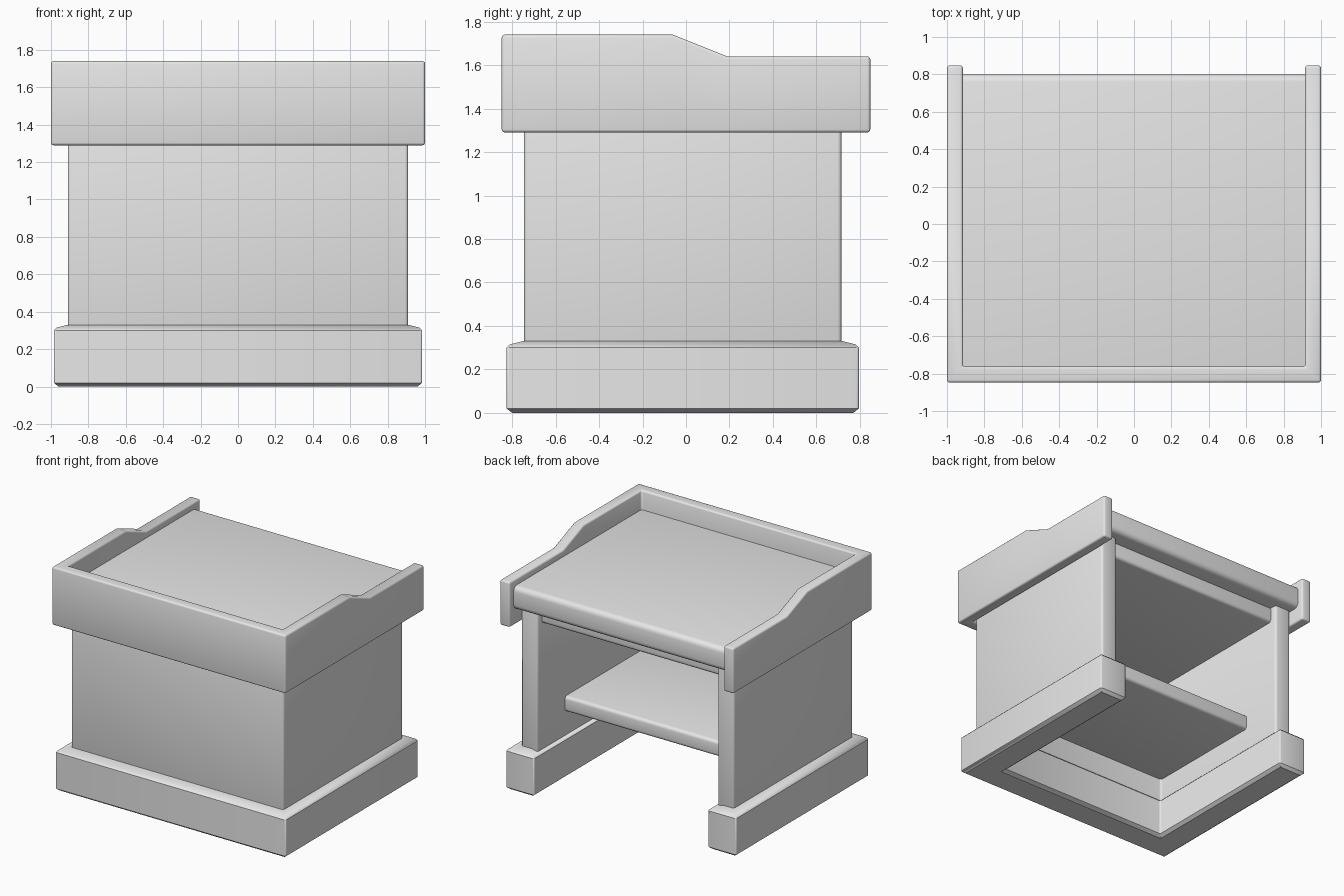
import bpy, bmesh, math

if "Cube" in bpy.data.objects:
    bpy.data.objects.remove(bpy.data.objects["Cube"])

grey = bpy.data.materials.new("light_grey")
grey.diffuse_color = (0.8, 0.8, 0.8, 1)
grey.use_nodes = True
grey.node_tree.nodes["Principled BSDF"].inputs["Base Color"].default_value = grey.diffuse_color


def finish(name, bm, bevel, segments=3):
    """Turn a bmesh into a bevelled, smooth-shaded object."""
    bmesh.ops.recalc_face_normals(bm, faces=bm.faces)
    mesh = bpy.data.meshes.new(name)
    bm.to_mesh(mesh)
    bm.free()
    mesh.materials.append(grey)
    ob = bpy.data.objects.new(name, mesh)
    bpy.context.collection.objects.link(ob)
    mod = ob.modifiers.new("bevel", 'BEVEL')
    mod.width, mod.segments = bevel, segments
    mod.limit_method, mod.angle_limit = 'ANGLE', math.radians(60)
    bpy.ops.object.select_all(action='DESELECT')
    ob.select_set(True)
    bpy.context.view_layer.objects.active = ob
    bpy.ops.object.modifier_apply(modifier="bevel")
    bpy.ops.object.shade_smooth_by_angle(angle=math.radians(35))
    return ob


def board(name, x, y0, y1, z0, z1, bevel):
    """Flat board, symmetric in x."""
    bm = bmesh.new()
    bmesh.ops.create_cube(bm, size=1)
    for v in bm.verts:
        v.co = (v.co.x * 2 * x, (y0 + y1) / 2 + v.co.y * (y1 - y0),
                (z0 + z1) / 2 + v.co.z * (z1 - z0))
    return finish(name, bm, bevel, 4)


def u_shape(name, x, front, back, thick, layers, bevel, steps=(), top=None):
    """U-shaped wall open at the back; layers are (height, inset) pairs.
    steps adds side columns at given y, top maps y to the upper height."""
    bm = bmesh.new()
    rings = []
    for i, (z, d) in enumerate(layers):
        def path(px, py):
            side = [(px, y) for y in (back - d, *steps)] + [(px, py)]
            return [(-a, b) for a, b in side] + side[::-1]
        t = thick - d
        loop = path(x - d, front + d) + path(x - t, front + t)[::-1]
        last = top and i == len(layers) - 1
        rings.append([bm.verts.new((a, b, top(b) if last else z)) for a, b in loop])
    n = len(rings[0])
    # outer, inner and end walls
    for lo, hi in zip(rings, rings[1:]):
        for i in range(n):
            j = (i + 1) % n
            bm.faces.new((lo[i], lo[j], hi[j], hi[i]))
    # underside and upper side
    for r in (rings[0], rings[-1]):
        for i in range(n // 2 - 1):
            bm.faces.new((r[i], r[i + 1], r[n - 2 - i], r[n - 1 - i]))
    return finish(name, bm, bevel)


def rim_height(y):
    return 1.74 if y < -0.05 else 1.64


# plinth with softened upper and lower edges
u_shape("plinth", 0.985, -0.825, 0.795, 0.24,
        [(0, 0.025), (0.02, 0), (0.30, 0), (0.315, 0.015), (0.33, 0.075)], 0.012)
# front and side walls
u_shape("walls", 0.91, -0.745, 0.715, 0.14, [(0.28, 0), (1.42, 0)], 0.018)
# raised rim, lower towards the back
u_shape("counter_rim", 1.0, -0.848, 0.848, 0.085, [(1.29, 0), (1.74, 0)], 0.014,
        steps=(0.19, -0.06), top=rim_height)
# work surface, support below it, and inner shelf
board("desktop", 0.955, -0.80, 0.80, 1.41, 1.59, 0.04)
board("desktop_support", 0.84, -0.68, 0.66, 1.29, 1.42, 0.025)
board("shelf", 0.84, -0.68, 0.38, 0.50, 0.62, 0.025)
